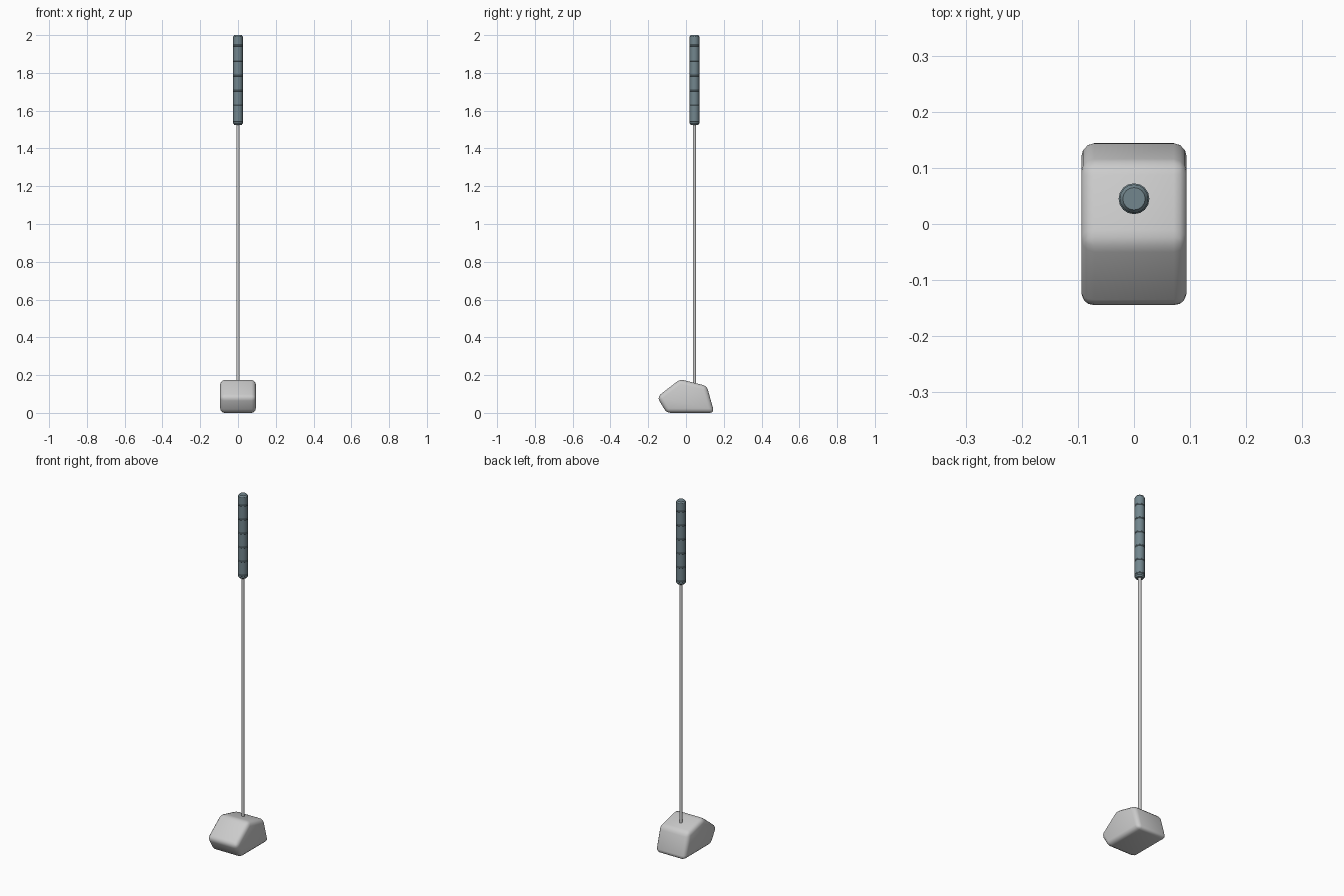
import bpy, bmesh, math

if "Cube" in bpy.data.objects:
    bpy.data.objects.remove(bpy.data.objects["Cube"])

SHAFT_Y = 0.045


def finish(name, bm, angle, color=None):
    bmesh.ops.recalc_face_normals(bm, faces=bm.faces)
    me = bpy.data.meshes.new(name)
    bm.to_mesh(me)
    bm.free()
    ob = bpy.data.objects.new(name, me)
    bpy.context.collection.objects.link(ob)
    if color:
        mat = bpy.data.materials.new(name + "_material")
        mat.diffuse_color = color
        mat.use_nodes = True
        mat.node_tree.nodes["Principled BSDF"].inputs["Base Color"].default_value = mat.diffuse_color
        me.materials.append(mat)
    bpy.ops.object.select_all(action='DESELECT')
    ob.select_set(True)
    bpy.context.view_layer.objects.active = ob
    bpy.ops.object.shade_smooth_by_angle(angle=math.radians(angle))
    return ob


def lathe(name, profile, sides, angle, color=None):
    """Closed solid of revolution about the shaft axis from (radius, z) points."""
    bm = bmesh.new()
    rings = []
    for r, z in profile:
        rings.append([bm.verts.new((r * math.cos(2 * math.pi * i / sides),
                                    SHAFT_Y + r * math.sin(2 * math.pi * i / sides), z))
                      for i in range(sides)])
    for a, b in zip(rings, rings[1:]):
        for i in range(sides):
            j = (i + 1) % sides
            bm.faces.new((a[i], a[j], b[j], b[i]))
    bm.faces.new(rings[0])
    bm.faces.new(rings[-1])
    return finish(name, bm, angle, color)


# club head: side profile extruded across x, all edges rounded
outline = [(-0.103, 0.0), (0.150, 0.0), (0.110, 0.143), (-0.032, 0.178), (-0.153, 0.084)]
bm = bmesh.new()
left = [bm.verts.new((-0.094, y, z)) for y, z in outline]
right = [bm.verts.new((0.094, y, z)) for y, z in outline]
bm.faces.new(left)
bm.faces.new(right)
for i in range(len(outline)):
    j = (i + 1) % len(outline)
    bm.faces.new((left[i], left[j], right[j], right[i]))
bmesh.ops.recalc_face_normals(bm, faces=bm.faces)
bmesh.ops.bevel(bm, geom=bm.edges[:], offset=0.023, offset_type='OFFSET',
                segments=3, profile=0.5, affect='EDGES', clamp_overlap=True)
finish("club_head", bm, 40)

# thin shaft, sunk into the head
lathe("shaft", [(0.0085, 0.10), (0.0085, 1.56)], 12, 40)

# grip with raised rings
profile = [(0.020, 1.525), (0.026, 1.533)]
for k in range(6):
    z = 1.545 + 0.08 * k
    profile += [(0.0255, z - 0.004), (0.0275, z - 0.002),
                (0.0275, z + 0.002), (0.0255, z + 0.004)]
profile += [(0.0255, 1.992), (0.020, 2.0)]
lathe("grip", profile, 16, 30, (0.17, 0.24, 0.27, 1))
